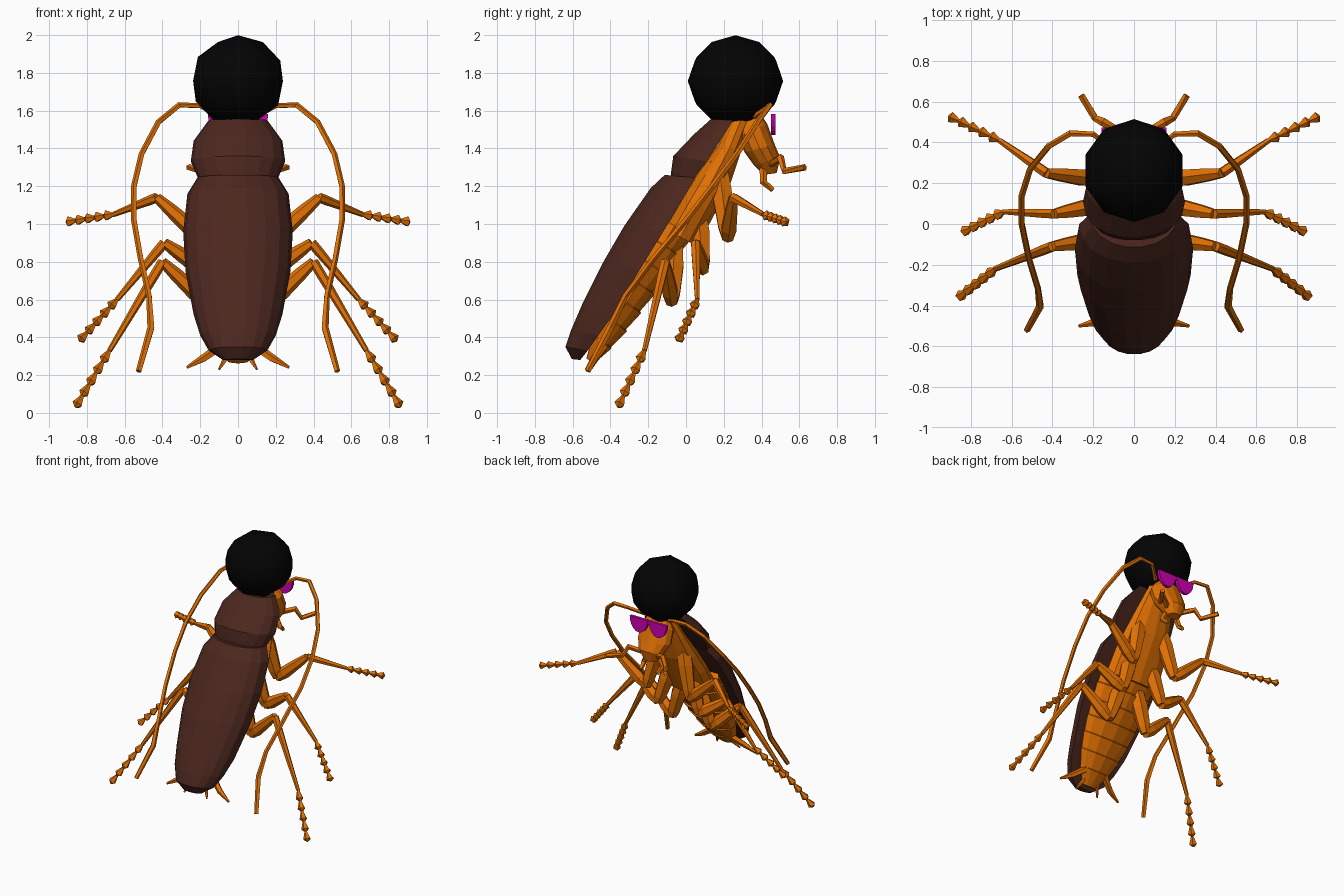
import bpy, bmesh, math
from mathutils import Vector

cube = bpy.data.objects.get("Cube")
if cube:
    bpy.data.objects.remove(cube, do_unlink=True)


def material(name, rgb):
    m = bpy.data.materials.new(name)
    m.use_nodes = True
    m.diffuse_color = (*rgb, 1)
    m.node_tree.nodes["Principled BSDF"].inputs["Base Color"].default_value = (*rgb, 1)
    return m


ORANGE = material("amber orange", (0.76, 0.165, 0.001))
BROWN = material("dark brown", (0.072, 0.02, 0.013))
BLACK = material("hair black", (0.001, 0.001, 0.001))
MAGENTA = material("lens magenta", (0.62, 0, 0.44))


def finish(name, bm, mat, mirror=False):
    bmesh.ops.recalc_face_normals(bm, faces=bm.faces)
    mesh = bpy.data.meshes.new(name)
    bm.to_mesh(mesh)
    bm.free()
    mesh.materials.append(mat)
    ob = bpy.data.objects.new(name, mesh)
    bpy.context.collection.objects.link(ob)
    if mirror:
        ob.modifiers.new("Mirror", "MIRROR")
    return ob


def loft(name, rings, mat, mirror=False):
    """Skin a list of equal closed rings and cap both ends."""
    bm = bmesh.new()
    rows = [[bm.verts.new(p) for p in ring] for ring in rings]
    n = len(rows[0])
    for a, b in zip(rows, rows[1:]):
        for i in range(n):
            j = (i + 1) % n
            bm.faces.new((a[i], a[j], b[j], b[i]))
    bm.faces.new(rows[0])
    bm.faces.new(rows[-1])
    return finish(name, bm, mat, mirror)


def section(back, front, width, n=12, dome=False):
    """Cross-section between two side-profile points (y, z); a dome keeps only the back half."""
    b, f = Vector((0, *back)), Vector((0, *front))
    pts = []
    for i in range(n):
        if dome:
            t = math.pi * i / (n - 1)
            p = f.lerp(b, math.sin(t) ** 0.9)
        else:
            t = math.tau * i / n
            p = (b + f) / 2 + (f - b) / 2 * math.sin(t)
        pts.append(p + Vector((width * math.cos(t), 0, 0)))
    return pts


def tube(name, points, radii, sides=6, mat=ORANGE):
    """Tapered limb along a path, mirrored to the other side."""
    pts = [Vector(p) for p in points]
    rings = []
    for i, p in enumerate(pts):
        d = (pts[min(i + 1, len(pts) - 1)] - pts[max(i - 1, 0)]).normalized()
        ref = Vector((0, 1, 0)) if abs(d.y) < 0.9 else Vector((0, 0, 1))
        u = d.cross(ref).normalized()
        v = d.cross(u)
        rings.append([p + radii[i] * (u * math.cos(a) + v * math.sin(a))
                      for a in (math.tau * k / sides for k in range(sides))])
    return loft(name, rings, mat, mirror=True)


# Neck shield and wing cases: back point, rim point, half width
shield = [((0.13, 1.555), (0.25, 1.55), 0.155), ((0.04, 1.475), (0.18, 1.44), 0.235),
          ((-0.07, 1.36), (0.11, 1.33), 0.25), ((-0.08, 1.28), (0.05, 1.25), 0.215),
          ((-0.08, 1.24), (0.01, 1.2), 0.19)]
wings = [((-0.115, 1.26), (0.05, 1.245), 0.215), ((-0.19, 1.19), (0, 1.16), 0.268),
         ((-0.33, 0.99), (-0.12, 0.96), 0.29), ((-0.44, 0.8), (-0.25, 0.75), 0.278),
         ((-0.55, 0.58), (-0.385, 0.52), 0.235), ((-0.61, 0.44), (-0.465, 0.41), 0.2),
         ((-0.64, 0.35), (-0.52, 0.33), 0.155), ((-0.605, 0.285), (-0.56, 0.28), 0.08)]
for name, rows in (("neck_shield", shield), ("wing_cases", wings)):
    loft(name, [section(*r, n=10, dome=True) for r in rows], BROWN)

# Thorax
thorax = [((0.22, 1.54), (0.36, 1.56), 0.1), ((0.17, 1.42), (0.29, 1.38), 0.15),
          ((0.06, 1.28), (0.23, 1.2), 0.19), ((-0.02, 1.15), (0.15, 1.05), 0.22),
          ((-0.12, 0.98), (0.06, 0.88), 0.23)]
loft("thorax", [section(*r) for r in thorax], ORANGE)

# Abdomen with stepped plates, each starting full and ending narrower
steps = 7
plates = []
for i in range(steps):
    for t, k in ((i / steps, 1), ((i + 0.95) / steps, 0.98)):
        taper = math.sqrt(max(0.06, 1 - t ** 2.2)) * k
        mid = Vector((-0.06, 0.99)).lerp(Vector((-0.51, 0.27)), t)
        depth = Vector((0.095, -0.06)) * taper * (1 if k == 1 else 0.9)
        plates.append(section(mid - depth, mid + depth, 0.24 * taper))
loft("abdomen", plates, ORANGE)

# Head
head = [((0.27, 1.54), (0.39, 1.59), 0.08), ((0.27, 1.46), (0.43, 1.53), 0.13),
        ((0.31, 1.38), (0.47, 1.42), 0.135), ((0.36, 1.31), (0.5, 1.35), 0.1),
        ((0.41, 1.26), (0.48, 1.27), 0.05)]
loft("head", [section(*r) for r in head], ORANGE)

# Round hair
bm = bmesh.new()
bmesh.ops.create_icosphere(bm, subdivisions=2, radius=0.25)
bmesh.ops.scale(bm, vec=(1, 1.01, 0.97), verts=bm.verts)
bmesh.ops.translate(bm, vec=(0, 0.262, 1.757), verts=bm.verts)
hair = finish("round_hair", bm, BLACK)
for poly in hair.data.polygons:
    poly.use_smooth = True

# Sunglasses: flat-topped lenses and a bridge
half_disc = [(math.cos(math.pi * i / 10), -math.sin(math.pi * i / 10)) for i in range(11)]
loft("lens", [[(0.083 + 0.077 * c, y, 1.583 + 0.112 * s) for c, s in half_disc]
              for y in (0.45, 0.473)], MAGENTA, mirror=True)
bm = bmesh.new()
bmesh.ops.create_cube(bm, size=1)
bmesh.ops.scale(bm, vec=(0.04, 0.02, 0.025), verts=bm.verts)
bmesh.ops.translate(bm, vec=(0, 0.461, 1.57), verts=bm.verts)
finish("lens_bridge", bm, MAGENTA)

# Antennae
feeler = [(0.1, 0.36, 1.57), (0.2, 0.44, 1.625), (0.31, 0.445, 1.63), (0.42, 0.38, 1.54),
          (0.51, 0.27, 1.37), (0.55, 0.14, 1.2), (0.55, 0, 1.02), (0.515, -0.17, 0.82),
          (0.47, -0.32, 0.62), (0.46, -0.4, 0.45), (0.525, -0.52, 0.22)]
tube("antenna", feeler, [0.014, 0.014] + [0.016] * 7 + [0.02, 0.016], 5)

# Mouth feelers
tube("upper_palp", [(0.07, 0.45, 1.32), (0.15, 0.5, 1.35), (0.19, 0.52, 1.28), (0.26, 0.63, 1.3)],
     [0.02, 0.022, 0.018, 0.018], 5)
tube("lower_palp", [(0.04, 0.41, 1.3), (0.08, 0.41, 1.22), (0.07, 0.46, 1.18)],
     [0.022, 0.02, 0.014], 5)

# Legs: hip, lower hip joint, knee, ankle, toe
legs = {
    "front": [(0.09, 0.17, 1.33), (0.19, 0.22, 0.925), (0.43, 0.25, 1.14), (0.66, 0.41, 1.05), (0.91, 0.53, 1.01)],
    "middle": [(0.08, 0.06, 1.08), (0.18, 0.09, 0.755), (0.39, 0.05, 0.9), (0.64, 0.06, 0.6), (0.84, -0.04, 0.38)],
    "hind": [(0.07, -0.06, 0.9), (0.17, -0.075, 0.585), (0.4, -0.11, 0.8), (0.68, -0.22, 0.33), (0.86, -0.36, 0.03)],
}
for name, path in legs.items():
    hip, joint, knee, ankle, toe = [Vector(p) for p in path]
    tube(name + "_hip", [hip, hip.lerp(joint, 0.4), hip.lerp(joint, 0.85), joint],
         [0.05, 0.06, 0.047, 0.033])
    tube(name + "_thigh", [joint, joint.lerp(knee, 0.25), joint.lerp(knee, 0.7), knee],
         [0.033, 0.045, 0.036, 0.026])
    tube(name + "_shin", [knee, knee.lerp(ankle, 0.15), knee.lerp(ankle, 0.7), ankle],
         [0.026, 0.026, 0.018, 0.014])
    # Foot is a chain of five flared joints
    pts, radii = [], []
    for i in range(5):
        pts += [ankle.lerp(toe, (i + t) / 5) for t in (0, 0.75)]
        radii += [0.01, 0.029]
    tube(name + "_foot", pts + [toe], radii + [0.006], 5)

# Tail prongs
tube("outer_tail_prong", [(0.08, -0.43, 0.36), (0.18, -0.48, 0.29), (0.27, -0.5, 0.24)],
     [0.025, 0.022, 0.008], 5)
tube("inner_tail_prong", [(0.04, -0.46, 0.33), (0.1, -0.53, 0.23)], [0.022, 0.006], 5)
